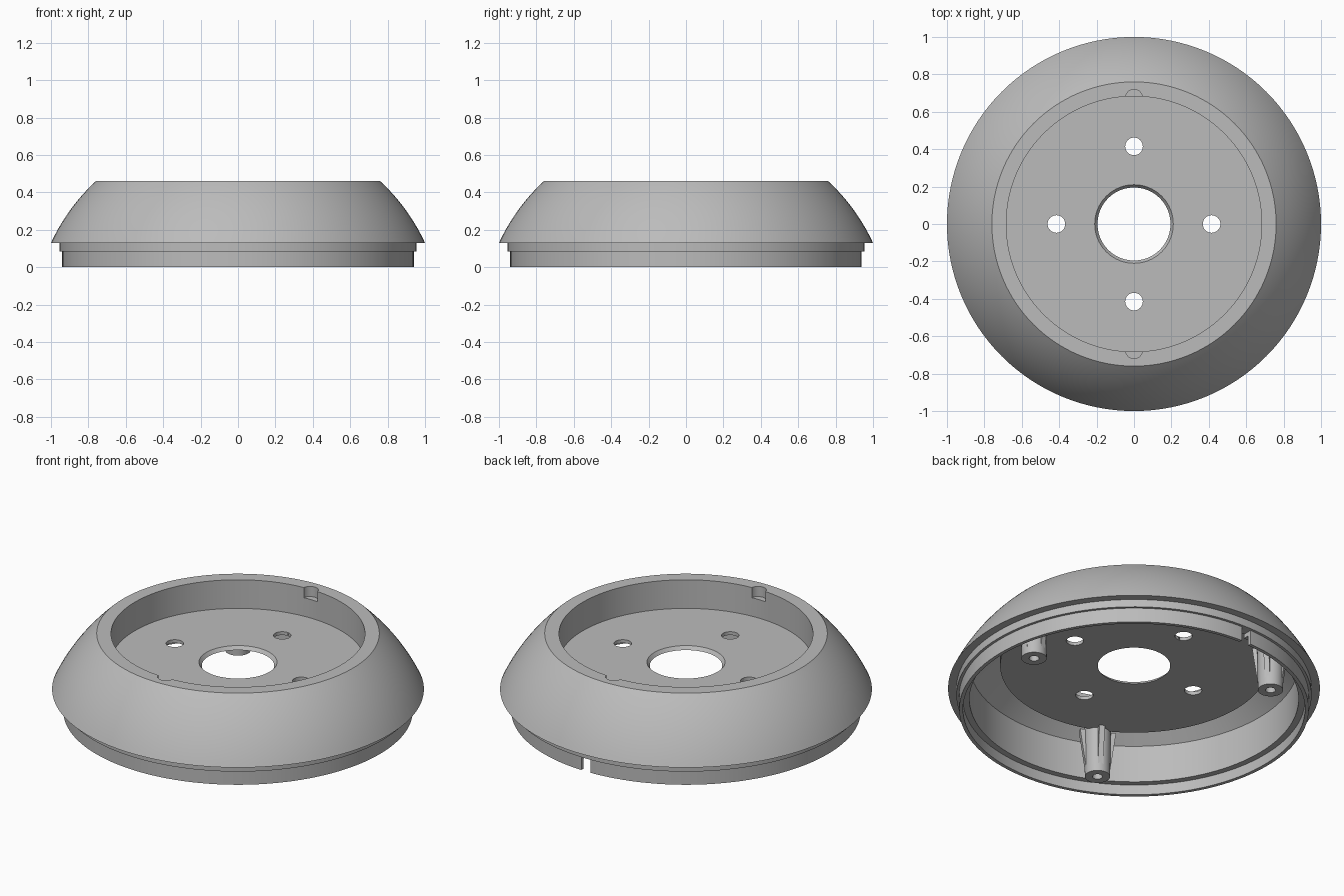
import bpy, bmesh, math
from mathutils import Matrix, Vector

if "Cube" in bpy.data.objects:
    bpy.data.objects.remove(bpy.data.objects["Cube"])

GREY = (0.5, 0.5, 0.5, 1)
grey = bpy.data.materials.new("plain_grey")
grey.use_nodes = True
grey.diffuse_color = GREY
grey.node_tree.nodes["Principled BSDF"].inputs["Base Color"].default_value = GREY


def finish(bm, name):
    bmesh.ops.recalc_face_normals(bm, faces=bm.faces)
    mesh = bpy.data.meshes.new(name)
    bm.to_mesh(mesh)
    bm.free()
    mesh.materials.append(grey)
    obj = bpy.data.objects.new(name, mesh)
    bpy.context.collection.objects.link(obj)
    return obj


def revolve(bm, profile, segments, centre=(0, 0)):
    """Turn a closed (radius, height) loop into a ring-shaped solid."""
    rings = []
    for i in range(segments):
        a = math.tau * i / segments
        rings.append([bm.verts.new((centre[0] + r * math.cos(a), centre[1] + r * math.sin(a), z))
                      for r, z in profile])
    n = len(profile)
    for i in range(segments):
        a, b = rings[i], rings[(i + 1) % segments]
        for j in range(n):
            k = (j + 1) % n
            bm.faces.new((a[j], b[j], b[k], a[k]))


def smooth(obj):
    bpy.ops.object.select_all(action="DESELECT")
    obj.select_set(True)
    bpy.context.view_layer.objects.active = obj
    bpy.ops.object.shade_smooth_by_angle(angle=math.radians(30))


def cut(obj, cutter):
    mod = obj.modifiers.new("cut", "BOOLEAN")
    mod.operation = "DIFFERENCE"
    mod.solver = "EXACT"
    mod.object = cutter
    bpy.context.view_layer.objects.active = obj
    bpy.ops.object.modifier_apply(modifier=mod.name)
    bpy.data.objects.remove(cutter)


def cylinder_cutter(x, y, radius, z0, z1):
    bm = bmesh.new()
    bmesh.ops.create_cone(bm, cap_ends=True, segments=32, radius1=radius, radius2=radius,
                          depth=z1 - z0, matrix=Matrix.Translation((x, y, (z0 + z1) / 2)))
    return finish(bm, "cutter")


# Domed outer curve
low, ctrl, high = Vector((1, 0.13)), Vector((0.912, 0.319)), Vector((0.76, 0.46))
dome = []
for i in range(17):
    t = i / 16
    dome.append(tuple(low * (1 - t) ** 2 + ctrl * 2 * t * (1 - t) + high * t ** 2))

# Hollow shell: stepped base, dome, recessed cup floor, underside
shell_profile = [(0.92, 0), (0.94, 0), (0.94, 0.085), (0.955, 0.085), (0.955, 0.13)]
shell_profile += dome
shell_profile += [(0.683, 0.46), (0.683, 0.29), (0.21, 0.29), (0.195, 0.27), (0.72, 0.27),
                  (0.72, 0.425), (0.885, 0.28), (0.885, 0.06), (0.92, 0.06)]
bm = bmesh.new()
revolve(bm, shell_profile, 128)
shell = finish(bm, "base_shell")

# Four screw holes in the floor
for i in range(4):
    a = i * math.pi / 2
    cut(shell, cylinder_cutter(0.415 * math.cos(a), 0.415 * math.sin(a), 0.047, 0.2, 0.35))

# Two finger recesses in the rim
for side in (-1, 1):
    cut(shell, cylinder_cutter(0, side * 0.675, 0.045, 0.4, 0.5))

# Cable notch in the back of the base
bm = bmesh.new()
bmesh.ops.create_cube(bm, size=1, matrix=Matrix.Translation((0, 0.92, 0.0325))
                      @ Matrix.Diagonal((0.06, 0.16, 0.105, 1)))
cut(shell, finish(bm, "cutter"))
smooth(shell)

# Three ribbed screw posts under the shell
for i in range(3):
    angle = math.radians(5 + 120 * i)
    bm = bmesh.new()
    revolve(bm, [(0.027, 0.005), (0.068, 0.005), (0.073, 0.34), (0.027, 0.34)], 32)
    post = finish(bm, f"screw_post_{i + 1}")

    bm = bmesh.new()
    for j in range(4):
        face = bm.faces.new([bm.verts.new((x, -0.015, z)) for x, z in
                             ((0.05, 0.04), (0.066, 0.04), (0.1, 0.28), (0.05, 0.28))])
        out = bmesh.ops.extrude_face_region(bm, geom=[face])["geom"]
        new = [v for v in out if isinstance(v, bmesh.types.BMVert)]
        bmesh.ops.translate(bm, verts=new, vec=(0, 0.03, 0))
        bmesh.ops.rotate(bm, verts=bm.verts, cent=(0, 0, 0),
                         matrix=Matrix.Rotation(math.pi / 2, 3, "Z"))
    ribs = finish(bm, f"post_ribs_{i + 1}")

    for obj in (post, ribs):
        obj.location = (0.76 * math.cos(angle), 0.76 * math.sin(angle), 0)
        obj.rotation_euler.z = angle
        smooth(obj)
